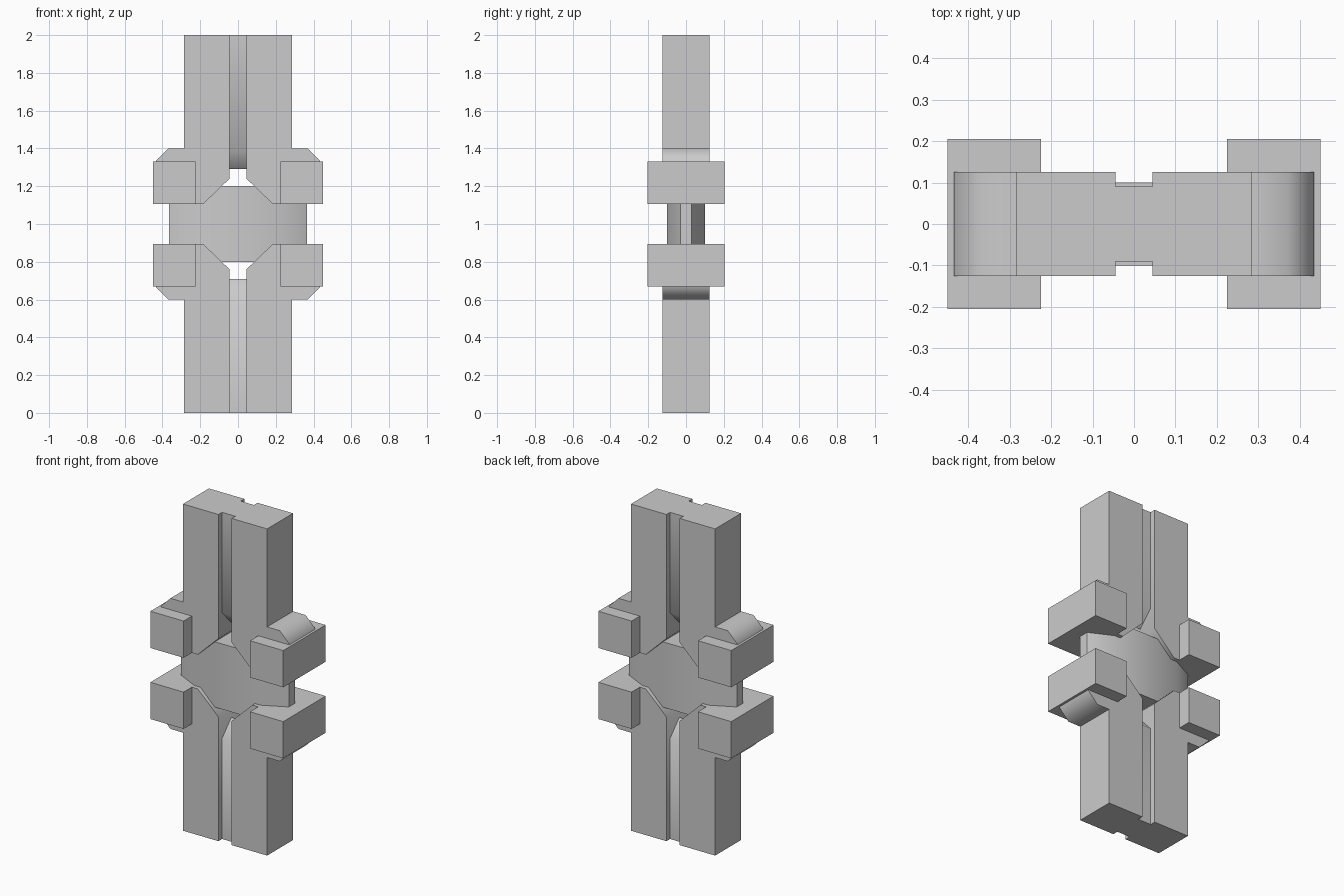
import bpy, bmesh, math
from mathutils import Vector

if "Cube" in bpy.data.objects:
    bpy.data.objects.remove(bpy.data.objects["Cube"])

MID = 1.0  # every part is mirrored about this height


def extrude(name, profile, plane, lo, hi, mirror=(False, False, True)):
    """Extrude a 2D profile along the axis missing from plane; z is relative to MID."""
    place = {"xz": lambda a, b, d: (a, d, b),
             "yz": lambda a, b, d: (d, a, b),
             "xy": lambda a, b, d: (a, b, d)}[plane]
    axis = Vector(place(0, 0, 1))
    bm = bmesh.new()
    face = bm.faces.new([bm.verts.new(place(a, b, lo)) for a, b in profile])
    result = bmesh.ops.extrude_face_region(bm, geom=[face])
    verts = [v for v in result["geom"] if isinstance(v, bmesh.types.BMVert)]
    bmesh.ops.translate(bm, vec=axis * (hi - lo), verts=verts)
    bmesh.ops.recalc_face_normals(bm, faces=bm.faces[:])
    mesh = bpy.data.meshes.new(name)
    bm.to_mesh(mesh)
    bm.free()
    obj = bpy.data.objects.new(name, mesh)
    bpy.context.collection.objects.link(obj)
    obj.location.z = MID
    # smooth the 45 degree chamfers, keep square corners sharp
    bpy.ops.object.select_all(action="DESELECT")
    obj.select_set(True)
    bpy.context.view_layer.objects.active = obj
    bpy.ops.object.shade_smooth_by_angle(angle=math.radians(50))
    if any(mirror):
        mod = obj.modifiers.new("mirror", "MIRROR")
        mod.use_axis = mirror
        mod.use_mirror_merge = False
    return obj


FOUR = (True, False, True)

# pillar halves with outer shoulder and chamfered inner foot
extrude("pillar_half",
        [(0.045, 1.0), (0.285, 1.0), (0.285, 0.40), (0.37, 0.40), (0.435, 0.335),
         (0.435, 0.12), (0.23, 0.12), (0.23, 0.105), (0.185, 0.105), (0.045, 0.24)],
        "xz", -0.125, 0.125, FOUR)

# recessed web joining the halves, ending in a wedge
extrude("groove_web",
        [(-0.09, 1.0), (-0.09, 0.385), (0, 0.29), (0.09, 0.385), (0.09, 1.0)],
        "yz", -0.045, 0.045)

# four square blocks crossing the shoulders
extrude("clamp_block",
        [(0.225, 0.105), (0.45, 0.105), (0.45, 0.33), (0.225, 0.33)],
        "xz", -0.205, 0.205, FOUR)

# central hub with tapered ends
extrude("central_hub",
        [(-0.365, -0.03), (-0.225, -0.1), (0.225, -0.1), (0.365, -0.03),
         (0.365, 0.03), (0.225, 0.1), (-0.225, 0.1), (-0.365, 0.03)],
        "xy", -0.2, 0.2, (False, False, False))
